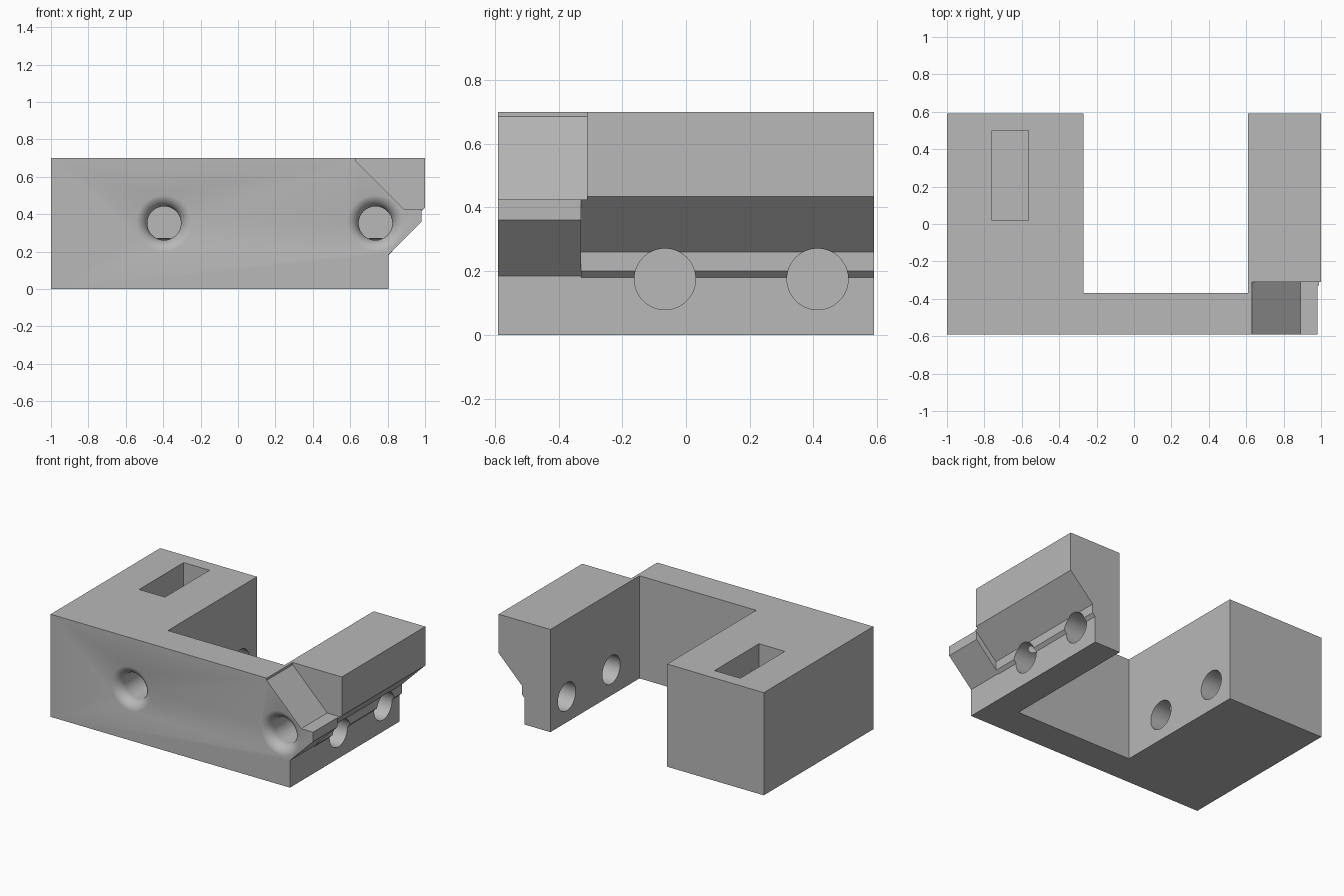
import bpy, bmesh, math
from mathutils import Matrix

if "Cube" in bpy.data.objects:
    bpy.data.objects.remove(bpy.data.objects["Cube"])

# Single material
grey = bpy.data.materials.new("plain grey")
grey.use_nodes = True
colour = (0.48, 0.48, 0.48, 1)
grey.diffuse_color = colour
grey.node_tree.nodes["Principled BSDF"].inputs["Base Color"].default_value = colour


def make_object(name, bm):
    bmesh.ops.recalc_face_normals(bm, faces=bm.faces)
    mesh = bpy.data.meshes.new(name)
    bm.to_mesh(mesh)
    bm.free()
    mesh.materials.append(grey)
    obj = bpy.data.objects.new(name, mesh)
    bpy.context.collection.objects.link(obj)
    return obj


def prism(name, outline, axis, lo, hi):
    """Extrude an (x, y) outline along z, or an (x, z) outline along y."""
    bm = bmesh.new()
    place = (lambda a, b, h: (a, b, h)) if axis == "z" else (lambda a, b, h: (a, h, b))
    face = bm.faces.new([bm.verts.new(place(a, b, lo)) for a, b in outline])
    ext = bmesh.ops.extrude_face_region(bm, geom=[face])
    new = [v for v in ext["geom"] if isinstance(v, bmesh.types.BMVert)]
    bmesh.ops.translate(bm, verts=new, vec=place(0, 0, hi - lo))
    return make_object(name, bm)


def revolve(name, profile, x, z, sides=64):
    """Turn a (radius, y) profile around an axis parallel to y."""
    bm = bmesh.new()
    rings = []
    for r, y in profile:
        angles = [math.tau * i / sides for i in range(sides)]
        rings.append([bm.verts.new((x + r * math.cos(a), y, z + r * math.sin(a))) for a in angles])
    for a, b in zip(rings, rings[1:]):
        for i in range(sides):
            j = (i + 1) % sides
            bm.faces.new((a[i], a[j], b[j], b[i]))
    bm.faces.new(rings[0])
    bm.faces.new(rings[-1])
    return make_object(name, bm)


def cross_bore(name, y, z, radius, lo, hi):
    bm = bmesh.new()
    bmesh.ops.create_cone(bm, cap_ends=True, segments=64, radius1=radius,
                          radius2=radius, depth=hi - lo)
    turn = Matrix.Translation(((lo + hi) / 2, y, z)) @ Matrix.Rotation(math.pi / 2, 4, "Y")
    bmesh.ops.transform(bm, matrix=turn, verts=bm.verts)
    return make_object(name, bm)


# U-shaped bracket body
FRONT, BACK, TOP = -0.59, 0.59, 0.7
body = prism("bracket_body", [(-1, FRONT), (1, FRONT), (1, BACK), (0.61, BACK), (0.61, -0.37),
                              (-0.27, -0.37), (-0.27, BACK), (-1, BACK)], "z", 0, TOP)

cutters = [
    # Undercut below the dovetail arm, and the shallower one at its front lip
    prism("rear_undercut", [(0.805, -0.1), (0.805, 0.18), (0.825, 0.2), (0.825, 0.26),
                            (1, 0.435), (1.1, 0.435), (1.1, -0.1)], "y", -0.33, 0.7),
    prism("front_undercut", [(0.805, -0.1), (0.805, 0.185), (0.98, 0.36), (0.98, 0.44),
                             (1.1, 0.44), (1.1, -0.1)], "y", -0.7, -0.33),
    # Sloped notch in the upper front corner
    prism("corner_notch", [(0.63, 0.8), (0.63, 0.685), (0.89, 0.425),
                           (1.1, 0.425), (1.1, 0.8)], "y", -0.7, -0.31),
    # Rectangular pocket in the top
    prism("top_pocket", [(-0.76, 0.02), (-0.565, 0.02), (-0.565, 0.5), (-0.76, 0.5)],
          "z", 0.3, 0.8),
]

# Blind front holes with rounded flared mouths
bore, flare = 0.09, 0.07
steps = [math.pi / 2 * i / 10 for i in range(11)]
mouth = [(bore + flare * (1 - math.sin(a)), FRONT - 0.001 + flare * (1 - math.cos(a)))
         for a in steps]
for x in (-0.395, 0.735):
    cutters.append(revolve("front_hole", mouth + [(bore, -0.06)], x, 0.352))

# Cross holes through the arm and into the large block
for y in (-0.066, 0.413):
    cutters.append(cross_bore("cross_hole", y, 0.175, 0.096, -0.6, 1.2))

bpy.context.view_layer.objects.active = body
for cutter in cutters:
    cutter.hide_render = True
    mod = body.modifiers.new(cutter.name, "BOOLEAN")
    mod.operation = "DIFFERENCE"
    mod.solver = "EXACT"
    mod.object = cutter
    bpy.ops.object.modifier_apply(modifier=mod.name)
    bpy.data.objects.remove(cutter)

bpy.ops.object.select_all(action="DESELECT")
body.select_set(True)
bpy.ops.object.shade_smooth_by_angle(angle=math.radians(25))
